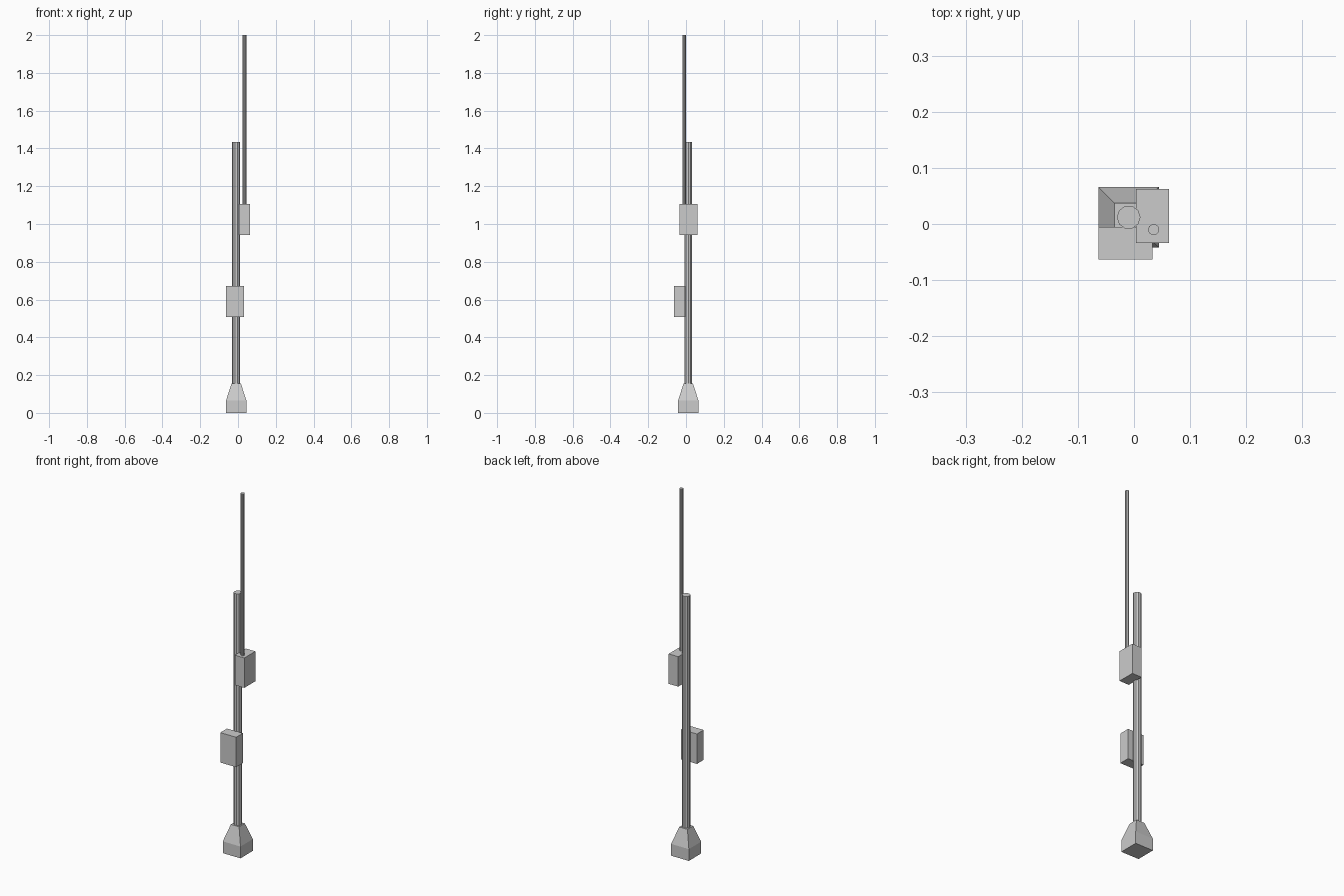
import bpy, bmesh, math
from mathutils import Matrix

if "Cube" in bpy.data.objects:
    bpy.data.objects.remove(bpy.data.objects["Cube"])


def new_object(name, bm):
    bmesh.ops.recalc_face_normals(bm, faces=bm.faces)
    mesh = bpy.data.meshes.new(name)
    bm.to_mesh(mesh)
    bm.free()
    ob = bpy.data.objects.new(name, mesh)
    bpy.context.collection.objects.link(ob)
    return ob


def box(name, lo, hi):
    bm = bmesh.new()
    size = [h - l for l, h in zip(lo, hi)]
    mid = [(h + l) / 2 for l, h in zip(lo, hi)]
    bmesh.ops.create_cube(bm, size=1, matrix=Matrix.Translation(mid) @ Matrix.Diagonal((*size, 1)))
    return new_object(name, bm)


def stack(name, center, rings, sides, turn=0.0):
    """Closed prism or taper through (radius, z) rings."""
    bm = bmesh.new()
    loops = []
    for r, z in rings:
        angles = [turn + math.tau * i / sides for i in range(sides)]
        loops.append([bm.verts.new((center[0] + r * math.cos(a), center[1] + r * math.sin(a), z)) for a in angles])
    for a, b in zip(loops, loops[1:]):
        for i in range(sides):
            j = (i + 1) % sides
            bm.faces.new((a[i], a[j], b[j], b[i]))
    bm.faces.new(loops[0])
    bm.faces.new(loops[-1])
    return new_object(name, bm)


POLE = (-0.0095, 0.012)
ROD = (0.035, -0.01)
S = math.sqrt(2)

# Square foot: straight lower block, then tapered shoulders
stack("foot", POLE, [(0.054 * S, 0), (0.054 * S, 0.065), (0.025 * S, 0.155)], 4, math.pi / 4)

# Main pole and thin antenna rod
stack("main_pole", POLE, [(0.021, 0.155), (0.021, 1.433)], 10)
stack("antenna_rod", ROD, [(0.01, 1.105), (0.01, 2.0)], 10)

# Equipment boxes on the front and right of the pole
box("front_box", (-0.0635, -0.0635, 0.508), (0.033, -0.005, 0.673))
box("side_box", (0.004, -0.034, 0.942), (0.0625, 0.062, 1.107))
